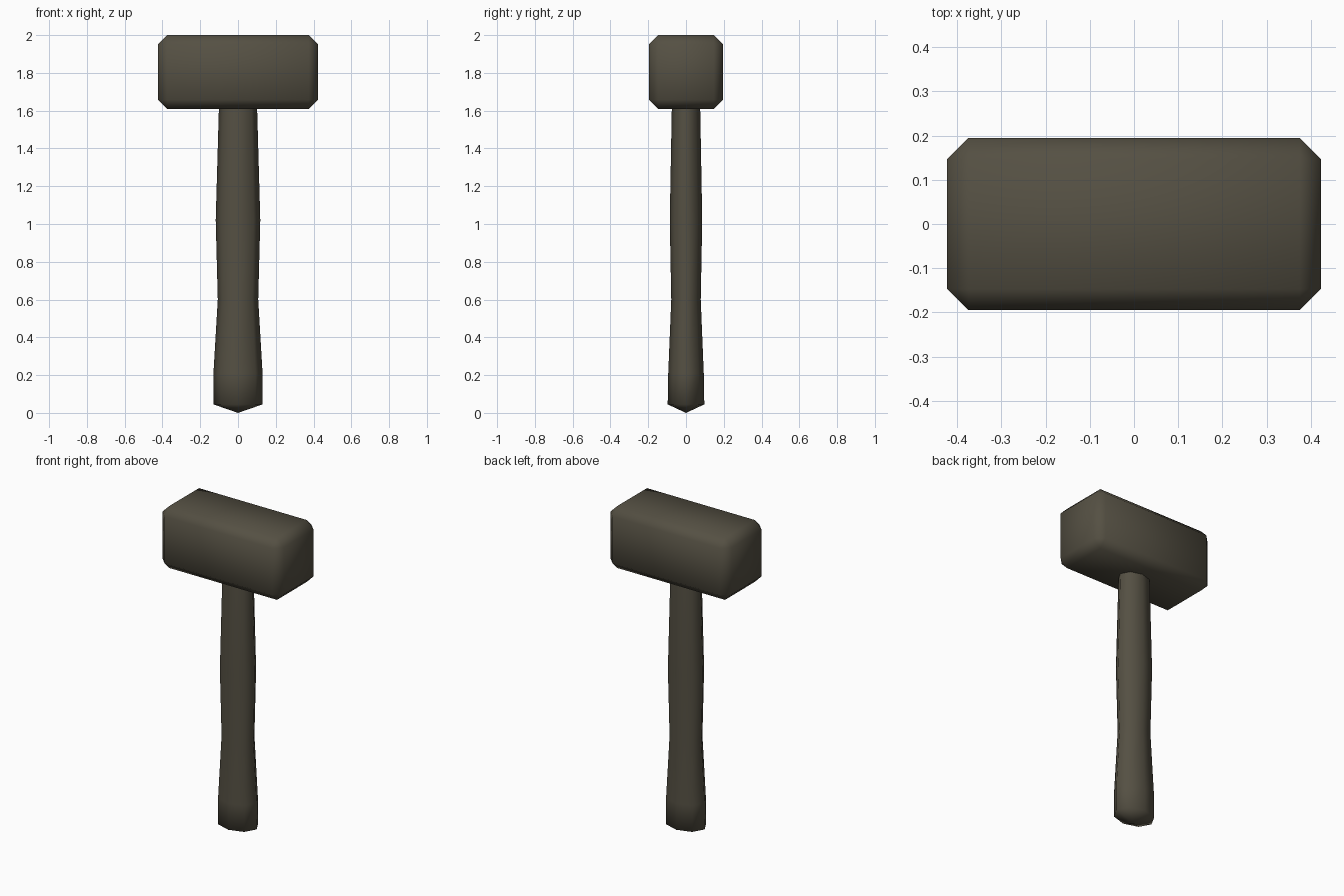
import bpy, bmesh, math

if "Cube" in bpy.data.objects:
    bpy.data.objects.remove(bpy.data.objects["Cube"])

mat = bpy.data.materials.new("dark_olive_brown")
mat.diffuse_color = (0.09, 0.08, 0.056, 1)
mat.use_nodes = True
mat.node_tree.nodes["Principled BSDF"].inputs["Base Color"].default_value = mat.diffuse_color


def add_object(name, bm):
    bmesh.ops.recalc_face_normals(bm, faces=bm.faces)
    for f in bm.faces:
        f.smooth = True
    mesh = bpy.data.meshes.new(name)
    bm.to_mesh(mesh)
    bm.free()
    mesh.materials.append(mat)
    obj = bpy.data.objects.new(name, mesh)
    bpy.context.collection.objects.link(obj)
    return obj


# Mallet head: box with every edge chamfered
bm = bmesh.new()
bmesh.ops.create_cube(bm, size=1)
for v in bm.verts:
    v.co = (v.co.x * 0.845, v.co.y * 0.39, v.co.z * 0.39 + 1.805)
bmesh.ops.bevel(bm, geom=bm.edges[:], offset=0.048, segments=1,
                affect='EDGES', profile=0.5)
add_object("mallet_head", bm)

# Handle: oval eight-sided rings (z, half width, half depth) with a pointed butt
rings = [(0.045, 0.130, 0.097), (0.21, 0.130, 0.094), (0.6, 0.107, 0.078),
         (1.02, 0.118, 0.086), (1.62, 0.101, 0.075)]
SIDES = 8
bm = bmesh.new()
loops = []
for z, rx, ry in rings:
    angles = [2 * math.pi * i / SIDES for i in range(SIDES)]
    loops.append([bm.verts.new((rx * math.cos(a), ry * math.sin(a), z))
                  for a in angles])
tip = bm.verts.new((0, 0, 0))
for i in range(SIDES):
    j = (i + 1) % SIDES
    bm.faces.new((tip, loops[0][j], loops[0][i]))
    for low, high in zip(loops, loops[1:]):
        bm.faces.new((low[i], low[j], high[j], high[i]))
add_object("handle", bm)
